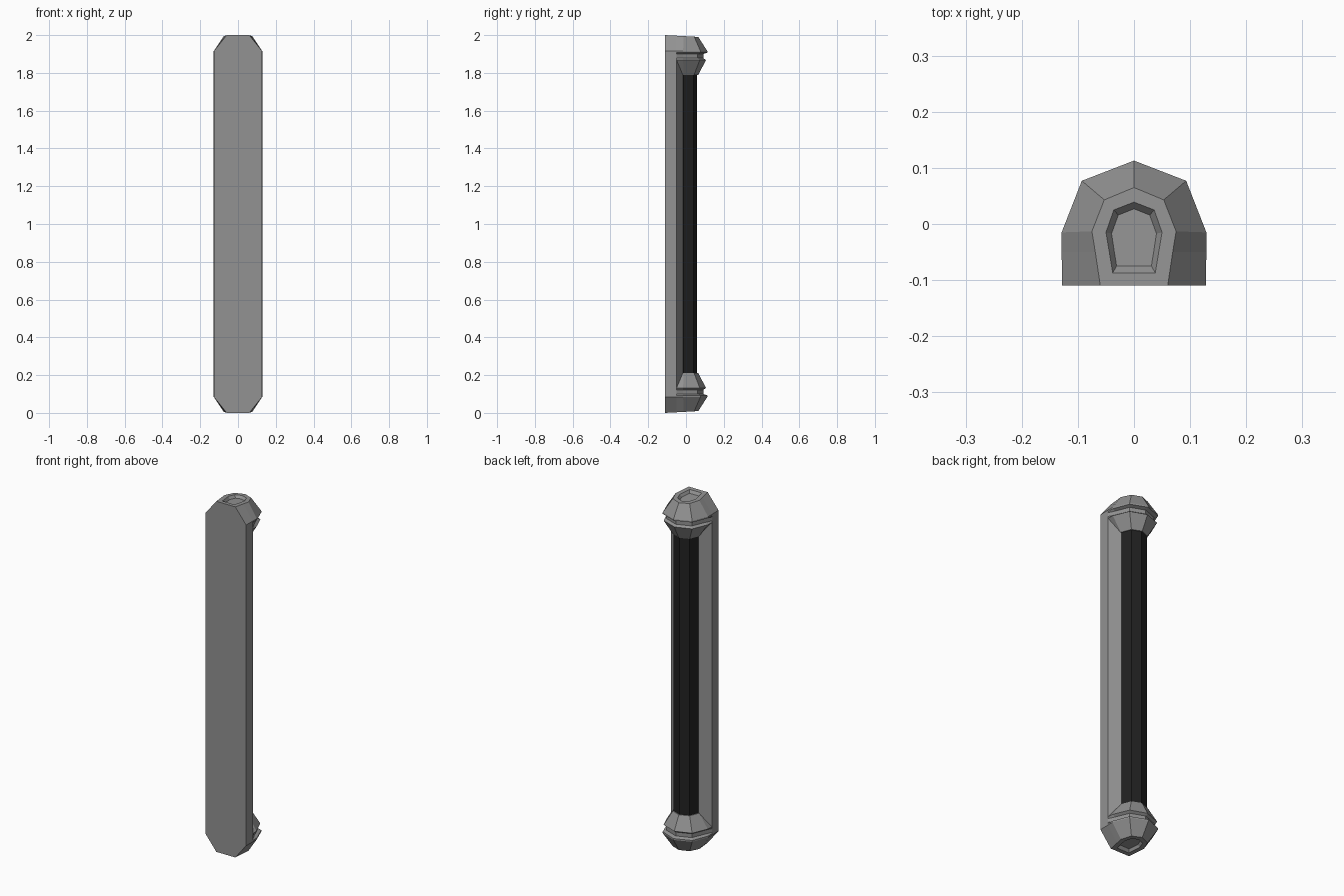
import bpy, bmesh

cube = bpy.data.objects.get("Cube")
if cube:
    bpy.data.objects.remove(cube)


def material(name, value):
    m = bpy.data.materials.new(name)
    m.use_nodes = True
    colour = (value, value, value, 1)
    m.diffuse_color = colour
    m.node_tree.nodes["Principled BSDF"].inputs["Base Color"].default_value = colour
    return m


grey = material("grey metal", 0.29)
black = material("black tube", 0.015)


def mirrored(half):
    """Close a half outline (+x side, front to back) across x = 0."""
    return half + [(-x, y) for x, y in reversed(half) if x > 0]


def loft(name, rings, mat, flip=False):
    """Skin rings of (outline, height, slope); flip turns the part upside down."""
    bm = bmesh.new()
    loops = []
    for half, z, slope in rings:
        loop = []
        for x, y in mirrored(half):
            h = z - slope * (y + 0.11)
            loop.append(bm.verts.new((x, y, 2 - h if flip else h)))
        loops.append(loop)
    n = len(loops[0])
    for a, b in zip(loops, loops[1:]):
        for i in range(n):
            j = (i + 1) % n
            bm.faces.new((a[i], a[j], b[j], b[i]))
    bm.faces.new(loops[0])
    bm.faces.new(loops[-1])
    bmesh.ops.recalc_face_normals(bm, faces=bm.faces)
    mesh = bpy.data.meshes.new(name)
    bm.to_mesh(mesh)
    bm.free()
    mesh.materials.append(mat)
    obj = bpy.data.objects.new(name, mesh)
    bpy.context.collection.objects.link(obj)
    return obj


# Half outlines, from the flat front round to the back ridge
full = [(0.128, -0.11), (0.129, -0.05), (0.129, -0.015), (0.093, 0.077), (0, 0.113)]
flange = [(0.128, -0.11), (0.129, -0.05), (0.127, -0.015), (0.09, 0.073), (0, 0.106)]
groove = [(0.128, -0.11), (0.129, -0.05), (0.112, -0.015), (0.08, 0.062), (0, 0.092)]
neck = [(0.12, -0.10), (0.068, -0.02), (0.075, -0.013), (0.053, 0.043), (0, 0.065)]
crown = [(0.06, -0.11), (0.069, -0.05), (0.075, -0.013), (0.053, 0.043), (0, 0.065)]
rim = [(0.038, -0.087), (0.044, -0.05), (0.05, -0.015), (0.036, 0.025), (0, 0.039)]
floor = [(0.031, -0.075), (0.035, -0.05), (0.04, -0.017), (0.028, 0.016), (0, 0.027)]

# End caps with a recessed crown and a groove round the back
cap = [(floor, 1.985, 0.055), (rim, 2.0, 0.055), (crown, 2.0, 0.055),
       (full, 1.915, 0), (full, 1.907, 0), (groove, 1.9, 0),
       (groove, 1.878, 0), (flange, 1.868, 0), (neck, 1.79, 0)]
loft("top_cap", cap, grey)
loft("bottom_cap", cap, grey, flip=True)

# Long mounting plate with sloped inner sides
plate = [(0.128, -0.11), (0.129, -0.05), (0.068, -0.015)]
loft("back_plate", [(plate, 0.132, 0), (plate, 1.868, 0)], grey)

# Dark faceted tube between the caps
tube = [(0.05, -0.04), (0.07, -0.013), (0.05, 0.04), (0, 0.059)]
loft("tube", [(tube, 0.2, 0), (tube, 1.8, 0)], black)
